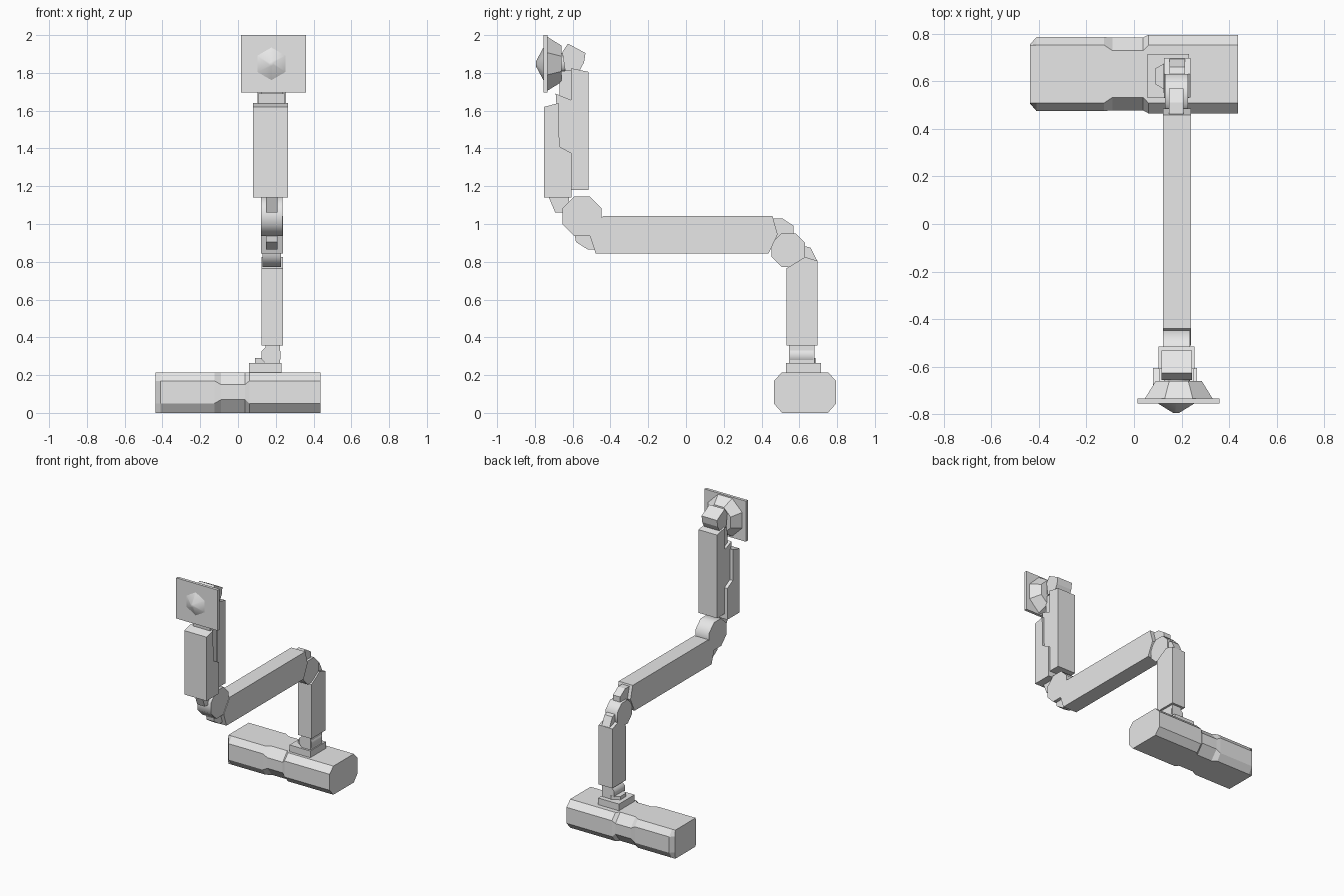
import bpy, bmesh, math
from mathutils import Matrix, Vector

cube = bpy.data.objects.get("Cube")
if cube:
    bpy.data.objects.remove(cube, do_unlink=True)

grey = bpy.data.materials.new("light_grey")
grey.use_nodes = True
COLOUR = (0.8, 0.8, 0.8, 1)
grey.diffuse_color = COLOUR
grey.node_tree.nodes["Principled BSDF"].inputs["Base Color"].default_value = COLOUR

CX = 0.18  # shared centre line of the arm


def finish(name, bm, smooth=None):
    bmesh.ops.recalc_face_normals(bm, faces=bm.faces[:])
    mesh = bpy.data.meshes.new(name)
    bm.to_mesh(mesh)
    bm.free()
    mesh.materials.append(grey)
    obj = bpy.data.objects.new(name, mesh)
    bpy.context.collection.objects.link(obj)
    if smooth:
        bpy.ops.object.select_all(action='DESELECT')
        obj.select_set(True)
        bpy.context.view_layer.objects.active = obj
        bpy.ops.object.shade_smooth_by_angle(angle=math.radians(smooth))
    return obj


def loft(name, rings, smooth=None):
    """Skin a row of equally sized rings and cap both ends."""
    bm = bmesh.new()
    rows = [[bm.verts.new(p) for p in ring] for ring in rings]
    n = len(rows[0])
    for a, b in zip(rows, rows[1:]):
        for i in range(n):
            j = (i + 1) % n
            bm.faces.new((a[i], a[j], b[j], b[i]))
    bm.faces.new(rows[0])
    bm.faces.new(rows[-1])
    return finish(name, bm, smooth)


def side_prism(name, profile, x0, x1, smooth=None):
    """Extrude a (y, z) profile across x."""
    return loft(name, [[(x, y, z) for y, z in profile] for x in (x0, x1)], smooth)


def box(name, x0, x1, y0, y1, z0, z1):
    return side_prism(name, [(y0, z0), (y1, z0), (y1, z1), (y0, z1)], x0, x1)


def turned(name, centre, axis, sides, stations, phase=0, smooth=None):
    """Stack of regular polygons, (offset, radius), along an axis."""
    turn = Vector((0, 0, 1)).rotation_difference(Vector(axis)).to_matrix().to_4x4()
    place = Matrix.Translation(centre) @ turn
    rings = []
    for offset, r in stations:
        rings.append([place @ Vector((r * math.cos(phase + i * math.tau / sides),
                                      r * math.sin(phase + i * math.tau / sides), offset))
                      for i in range(sides)])
    return loft(name, rings, smooth)


# Base bar: chamfered section with a waist and a tapered end
def base_ring(x, outer, inner, z_low, z_high, height=0.215, y=0.63):
    return [(x, y - outer, z_low), (x, y - inner, 0), (x, y + inner, 0), (x, y + outer, z_low),
            (x, y + outer, z_high), (x, y + inner, height), (x, y - inner, height), (x, y - outer, z_high)]


loft("base_bar", [
    base_ring(-0.437, 0.124, 0.121, 0.05, 0.17),
    base_ring(-0.41, 0.155, 0.121, 0.05, 0.17),
    base_ring(-0.125, 0.155, 0.121, 0.05, 0.17),
    base_ring(-0.09, 0.153, 0.098, 0.07, 0.15),
    base_ring(0.038, 0.153, 0.098, 0.07, 0.15),
    base_ring(0.06, 0.165, 0.121, 0.05, 0.17),
    base_ring(0.437, 0.165, 0.121, 0.05, 0.17)])

# Foot joint
box("foot_plate", 0.057, 0.23, 0.53, 0.715, 0.21, 0.265)
turned("foot_disc", (0.145, 0.62, 0.26), (0, 0, 1), 6, [(0, 0.065), (0.03, 0.065)], math.pi / 6)
turned("foot_hinge", (0.175, 0.55, 0.305), (0, 1, 0), 8, [(0, 0.055), (0.125, 0.055)],
       math.pi / 8, smooth=50)
box("foot_post", 0.145, 0.222, 0.545, 0.68, 0.265, 0.37)

# Lower arm and its elbow
side_prism("lower_arm", [(0.532, 0.358), (0.697, 0.358), (0.697, 0.805), (0.63, 0.825), (0.532, 0.765)],
           0.125, 0.238)
side_prism("lower_elbow_back_tab", [(0.60, 0.80), (0.697, 0.80), (0.66, 0.875), (0.60, 0.89)], 0.15, 0.215)
turned("lower_elbow", (0.13, 0.542, 0.862), (1, 0, 0), 8, [(0, 0.096), (0.097, 0.096)],
       math.pi / 8, smooth=50)
side_prism("lower_elbow_top_tab", [(0.45, 0.92), (0.57, 0.92), (0.57, 0.99), (0.51, 1.03), (0.45, 1.03)],
           0.148, 0.208)

# Long middle arm
side_prism("middle_arm", [(-0.478, 0.843), (0.437, 0.843), (0.485, 0.945), (0.458, 1.042),
                          (-0.44, 1.042), (-0.51, 0.94)], 0.122, 0.239)

# Upper elbow
turned("upper_elbow", (0.122, -0.55, 1.041), (1, 0, 0), 8, [(0, 0.112), (0.113, 0.112)],
       math.pi / 8, smooth=50)
side_prism("upper_elbow_low_tab", [(-0.59, 0.95), (-0.583, 0.905), (-0.52, 0.865), (-0.47, 0.865), (-0.47, 0.95)],
           0.147, 0.21)
side_prism("upper_elbow_front_tab", [(-0.73, 1.15), (-0.692, 1.06), (-0.62, 1.06), (-0.62, 1.15)],
           0.147, 0.21)

# Upright forearm, its inner slide and the rear post
side_prism("forearm", [(-0.752, 1.14), (-0.605, 1.14), (-0.605, 1.375), (-0.67, 1.41),
                       (-0.675, 1.64), (-0.752, 1.62)], 0.08, 0.265)
side_prism("forearm_slide", [(-0.67, 1.41), (-0.605, 1.375), (-0.605, 1.655), (-0.69, 1.69)], 0.105, 0.25)
side_prism("rear_post", [(-0.61, 1.18), (-0.515, 1.18), (-0.515, 1.805), (-0.61, 1.825)], 0.102, 0.255)
box("head_neck", 0.125, 0.235, -0.67, -0.605, 1.64, 1.81)

# Tilting hinge behind the head
side_prism("head_hinge", [(-0.625, 1.955), (-0.532, 1.905), (-0.54, 1.855), (-0.565, 1.81),
                          (-0.64, 1.81), (-0.655, 1.91)], 0.115, 0.243)
turned("head_collar", (CX, -0.59, 1.85), (0, -1, 0), 8, [(0, 0.05), (0.08, 0.06)],
       math.pi / 8, smooth=50)

# Square head plate with a flared back and a faceted front button
turned("head_flare", (0.188, -0.66, 1.848), (0, -1, 0), 8, [(0, 0.105), (0.075, 0.155)], math.pi / 8)
box("head_plate", 0.015, 0.36, -0.755, -0.733, 1.695, 2.0)
turned("head_button", (0.177, -0.753, 1.848), (0, -1, 0), 6, [(0, 0.09), (0.042, 0.012)],
       math.pi / 2, smooth=60)
